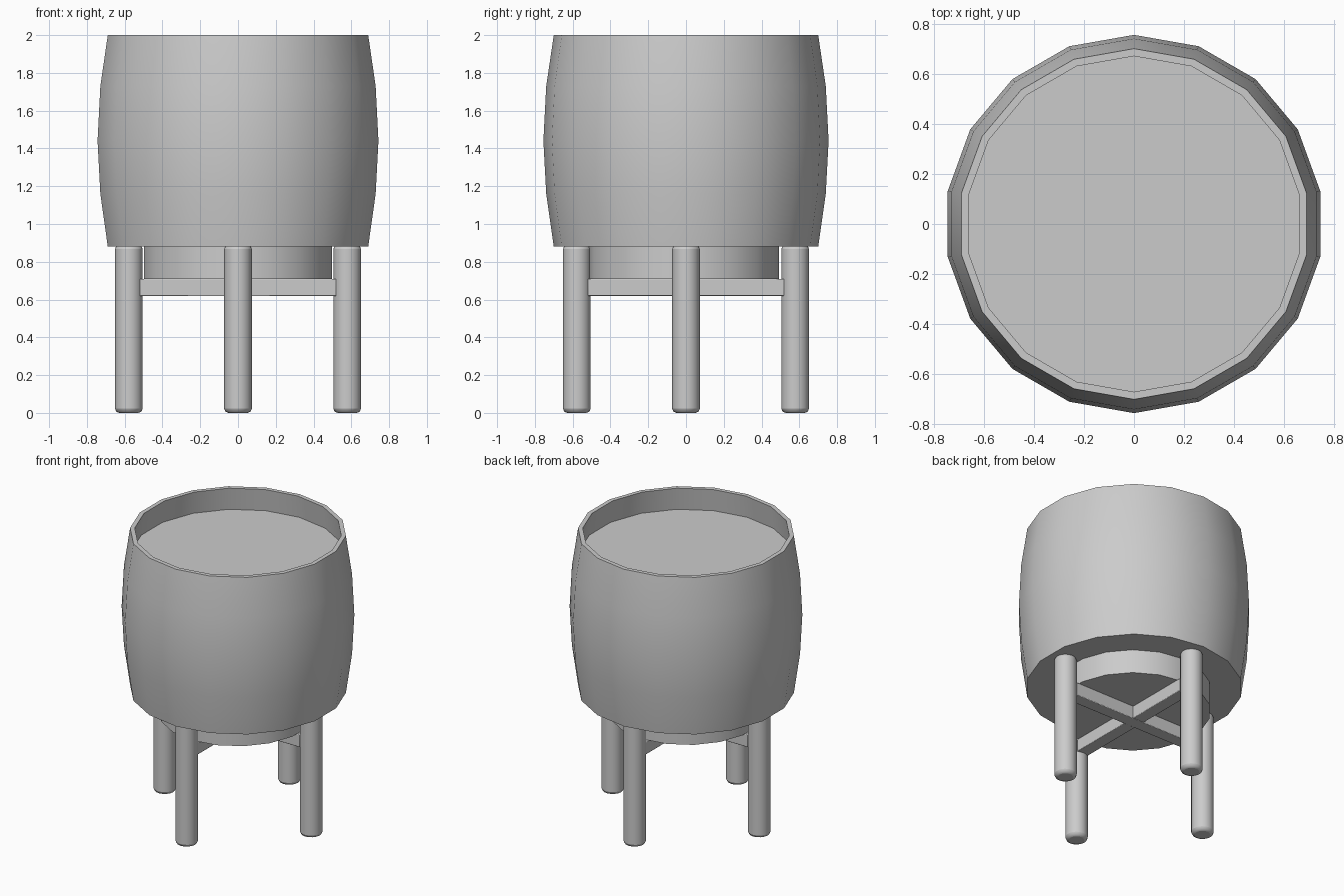
import bpy, bmesh, math

if "Cube" in bpy.data.objects:
    bpy.data.objects.remove(bpy.data.objects["Cube"], do_unlink=True)

grey = bpy.data.materials.new("plain grey")
grey.use_nodes = True
grey.diffuse_color = (0.6, 0.6, 0.6, 1)
grey.node_tree.nodes["Principled BSDF"].inputs["Base Color"].default_value = (0.6, 0.6, 0.6, 1)


def finish(bm, name, location=(0, 0, 0), bevel=0):
    bmesh.ops.recalc_face_normals(bm, faces=bm.faces)
    mesh = bpy.data.meshes.new(name)
    bm.to_mesh(mesh)
    bm.free()
    mesh.materials.append(grey)
    ob = bpy.data.objects.new(name, mesh)
    ob.location = location
    bpy.context.collection.objects.link(ob)
    if bevel:
        mod = ob.modifiers.new("soft edges", "BEVEL")
        mod.width, mod.segments = bevel, 2
        mod.limit_method, mod.angle_limit = "ANGLE", math.radians(50)
    bpy.ops.object.select_all(action="DESELECT")
    ob.select_set(True)
    bpy.context.view_layer.objects.active = ob
    bpy.ops.object.shade_smooth_by_angle(angle=math.radians(35))
    return ob


def lathe(name, profile, sides, location=(0, 0, 0), bevel=0):
    """Turn (radius, height) points about z and cap both ends."""
    bm = bmesh.new()
    rings = []
    for r, z in profile:
        angles = [math.pi / 2 + math.tau * i / sides for i in range(sides)]
        rings.append([bm.verts.new((r * math.cos(a), r * math.sin(a), z)) for a in angles])
    for low, high in zip(rings, rings[1:]):
        for i in range(sides):
            j = (i + 1) % sides
            bm.faces.new((low[i], low[j], high[j], high[i]))
    bm.faces.new(rings[0])
    bm.faces.new(rings[-1])
    return finish(bm, name, location, bevel)


# Barrel-shaped pot with a thin rim and a recessed top surface
lathe("pot", [(0.70, 0.88), (0.74, 1.16), (0.755, 1.44), (0.74, 1.73), (0.70, 2.0),
              (0.67, 2.0), (0.69, 1.84)], 18)

# Narrower base under the pot, resting on the cross bars
lathe("pot_base", [(0.505, 0.71), (0.505, 0.89)], 18, (0, -0.012, 0))

# Four round legs
for name, x, y in (("front_leg", 0, -1), ("back_leg", 0, 1), ("left_leg", 1, 0), ("right_leg", -1, 0)):
    lathe(name, [(0.073, 0), (0.073, 0.89)], 16, (0.578 * x, 0.578 * y, 0), 0.022)

# Crossed bars joining opposite legs
for name, size in (("side_bar", (1.04, 0.09, 0.092)), ("front_back_bar", (0.09, 1.04, 0.09))):
    bm = bmesh.new()
    bmesh.ops.create_cube(bm, size=1)
    bmesh.ops.scale(bm, vec=size, verts=bm.verts)
    finish(bm, name, (0, 0, 0.71 - size[2] / 2), 0.004)
